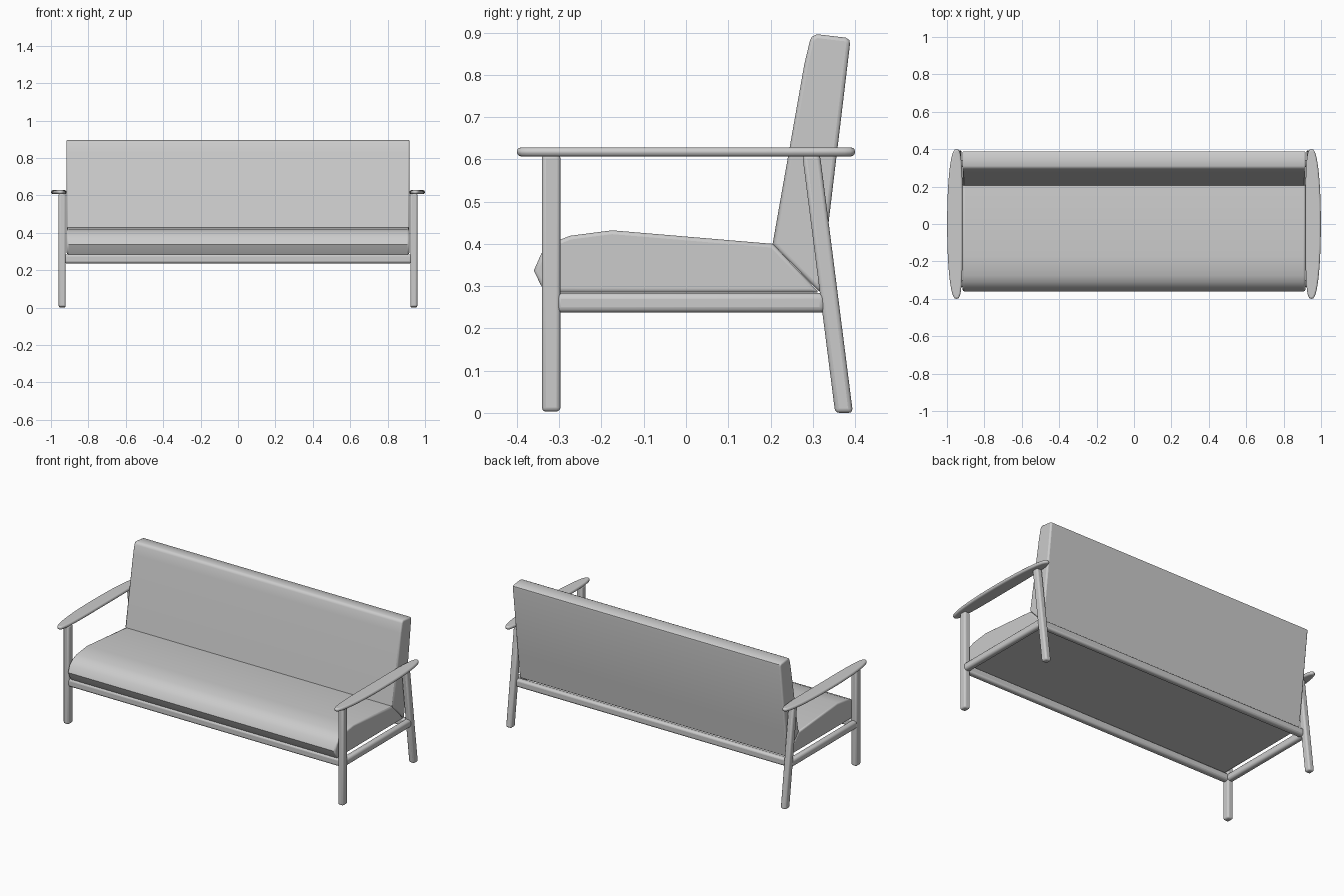
import bpy, bmesh, math

if "Cube" in bpy.data.objects:
    bpy.data.objects.remove(bpy.data.objects["Cube"])


def finish(bm, name, bevel=0.0, segments=3, angle=30):
    bmesh.ops.recalc_face_normals(bm, faces=bm.faces[:])
    me = bpy.data.meshes.new(name)
    bm.to_mesh(me)
    bm.free()
    ob = bpy.data.objects.new(name, me)
    bpy.context.collection.objects.link(ob)
    if bevel:
        m = ob.modifiers.new("bevel", "BEVEL")
        m.width, m.segments = bevel, segments
        m.limit_method = "ANGLE"
        m.angle_limit = math.radians(angle)
    bpy.ops.object.select_all(action="DESELECT")
    ob.select_set(True)
    bpy.context.view_layer.objects.active = ob
    bpy.ops.object.shade_smooth_by_angle(angle=math.radians(40))
    return ob


def loft(name, a, b, **kw):
    """Solid between two matching outlines."""
    bm = bmesh.new()
    va = [bm.verts.new(p) for p in a]
    vb = [bm.verts.new(p) for p in b]
    n = len(va)
    bm.faces.new(va)
    bm.faces.new(vb)
    for i in range(n):
        bm.faces.new((va[i], va[(i + 1) % n], vb[(i + 1) % n], vb[i]))
    return finish(bm, name, **kw)


def box(name, x, y, z, bevel):
    def ring(h):
        return [(x[0], y[0], h), (x[1], y[0], h), (x[1], y[1], h), (x[0], y[1], h)]
    return loft(name, ring(z[0]), ring(z[1]), bevel=bevel)


def cushion(name, profile, half):
    return loft(name, [(-half, y, z) for y, z in profile],
                [(half, y, z) for y, z in profile], bevel=0.009, angle=60)


# Seat and backrest cushions
cushion("seat", [(0.315, 0.285), (-0.333, 0.285), (-0.345, 0.305), (-0.36, 0.337),
                 (-0.342, 0.378), (-0.312, 0.404), (-0.275, 0.419), (-0.175, 0.432),
                 (0.205, 0.40)], 0.916)
cushion("backrest", [(0.317, 0.285), (0.205, 0.40), (0.28, 0.825), (0.293, 0.88),
                     (0.298, 0.89), (0.31, 0.896), (0.378, 0.888), (0.387, 0.882),
                     (0.388, 0.872), (0.338, 0.455)], 0.918)

# Front and back rails
box("front_rail", (-0.93, 0.93), (-0.338, -0.30), (0.237, 0.284), 0.012)
box("back_rail", (-0.93, 0.93), (0.305, 0.342), (0.237, 0.284), 0.012)

for side, s in (("left", -1), ("right", 1)):
    xs = (s * 0.921, s * 0.959)
    # Upright front leg and side rail
    box(side + "_front_leg", xs, (-0.341, -0.297), (0.003, 0.612), 0.01)
    box(side + "_side_rail", xs, (-0.31, 0.33), (0.237, 0.284), 0.014)

    # Raked rear leg
    def ring(y, z):
        return [(xs[0], y - 0.021, z), (xs[1], y - 0.021, z),
                (xs[1], y + 0.021, z), (xs[0], y + 0.021, z)]
    loft(side + "_rear_leg", ring(0.374, 0.0), ring(0.296, 0.612), bevel=0.01)

    # Paddle-shaped armrest
    outline = []
    for i in range(48):
        t = 2 * math.pi * i / 48
        c, d = math.cos(t), math.sin(t)
        y = 0.4 * math.copysign(abs(d) ** 0.8, d)
        x = 0.958 + 0.041 * math.copysign(abs(c) ** 0.7, c) - 0.06 * y * y
        outline.append((s * x, y))
    loft(side + "_armrest", [(x, y, 0.607) for x, y in outline],
         [(x, y, 0.628) for x, y in outline], bevel=0.009, angle=60)
